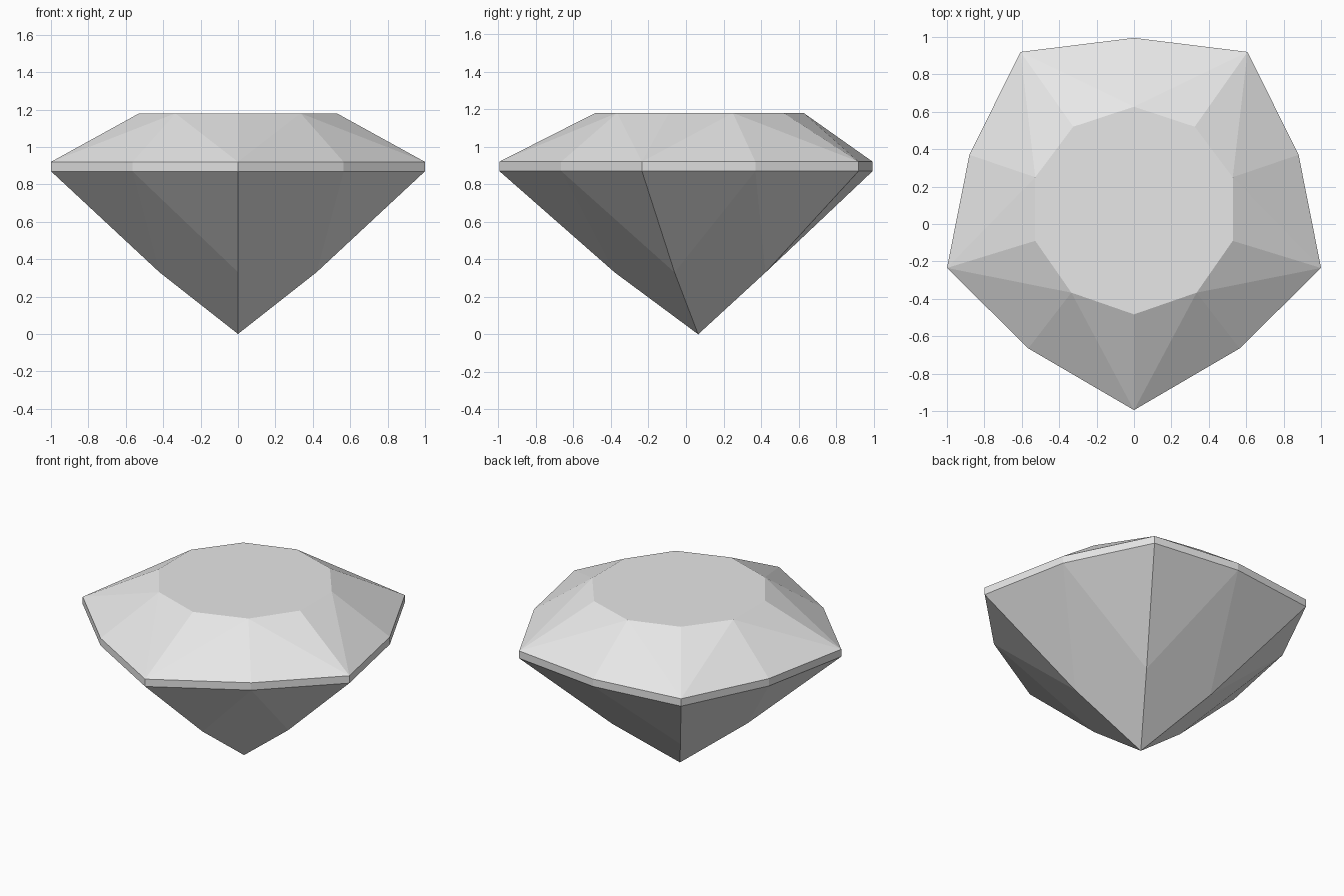
import bpy
import bmesh
from mathutils import Vector

cube = bpy.data.objects.get("Cube")
if cube:
    bpy.data.objects.remove(cube, do_unlink=True)

# Heights of the cut
GIRDLE_LOW, GIRDLE_HIGH, TABLE_Z, BREAK_Z = 0.87, 0.92, 1.18, 0.33
CENTRE = Vector((0, 0.065))
BREAK_SCALE = 0.42

# Half outlines from front to back: corners at even places, mid-sides at odd
GIRDLE = [(0, -0.995), (0.565, -0.665), (1.0, -0.235),
          (0.88, 0.37), (0.607, 0.92), (0, 0.995)]
TABLE = [(0, -0.483), (0.335, -0.367), (0.528, -0.09),
         (0.528, 0.25), (0.325, 0.52), (0, 0.627)]


def mirrored(half):
    """Close a half outline across the middle plane."""
    right = [(-x, y) for x, y in reversed(half[1:-1])]
    return [Vector(p) for p in half + right]


stone = bpy.data.materials.new("pale_grey_stone")
stone.use_nodes = True
grey = (0.8, 0.8, 0.8, 1)
stone.diffuse_color = grey
stone.node_tree.nodes["Principled BSDF"].inputs["Base Color"].default_value = grey

bm = bmesh.new()


def ring(points, z):
    return [bm.verts.new((p.x, p.y, z)) for p in points]


outline = mirrored(GIRDLE)
count = len(outline)
low = ring(outline, GIRDLE_LOW)
high = ring(outline, GIRDLE_HIGH)
table = ring(mirrored(TABLE), TABLE_Z)
breaks = ring([CENTRE.lerp(p, BREAK_SCALE) for p in outline[::2]], BREAK_Z)
culet = bm.verts.new((CENTRE.x, CENTRE.y, 0))

# Flat table on top
bm.faces.new(table)

# Girdle band
for i in range(count):
    j = (i + 1) % count
    bm.faces.new((low[i], low[j], high[j], high[i]))

# Crown and pavilion facets around each corner
for k in range(count // 2):
    corner = 2 * k
    for mid in ((corner + 1) % count, (corner - 1) % count):
        bm.faces.new((high[corner], high[mid], table[mid]))
        bm.faces.new((high[corner], table[mid], table[corner]))
        bm.faces.new((low[corner], low[mid], breaks[k]))
    # Kite-shaped main facet down to the point
    after = breaks[(k + 1) % len(breaks)]
    bm.faces.new((low[corner + 1], breaks[k], culet, after))

bmesh.ops.recalc_face_normals(bm, faces=bm.faces)
mesh = bpy.data.meshes.new("cut_gem")
bm.to_mesh(mesh)
bm.free()
mesh.materials.append(stone)
gem = bpy.data.objects.new("cut_gem", mesh)
bpy.context.collection.objects.link(gem)
